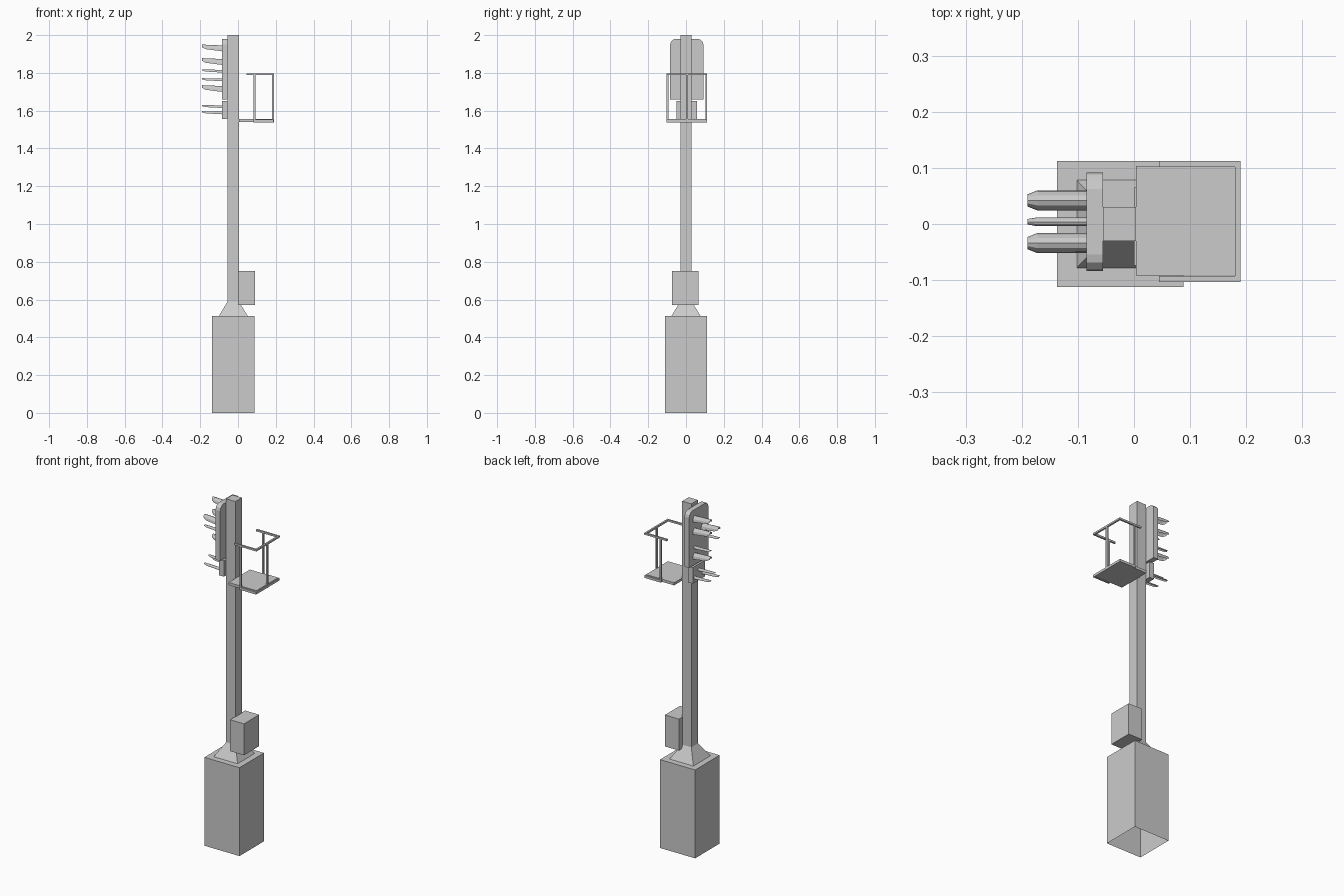
import bpy, bmesh, math

if "Cube" in bpy.data.objects:
    bpy.data.objects.remove(bpy.data.objects["Cube"])


def mesh_object(name, verts, faces):
    me = bpy.data.meshes.new(name)
    me.from_pydata(verts, [], faces)
    bm = bmesh.new()
    bm.from_mesh(me)
    bmesh.ops.recalc_face_normals(bm, faces=bm.faces)
    bm.to_mesh(me)
    bm.free()
    ob = bpy.data.objects.new(name, me)
    bpy.context.collection.objects.link(ob)
    return ob


def loft(name, rings, closed=True, cap_start=True, cap_end=True):
    """Join rings of equal point count with quads, optionally capping the ends."""
    n = len(rings[0])
    verts = [p for r in rings for p in r]
    faces = []
    for k in range(len(rings) - 1):
        for i in range(n if closed else n - 1):
            j = (i + 1) % n
            faces.append((k*n + i, k*n + j, (k+1)*n + j, (k+1)*n + i))
    if cap_start:
        faces.append(tuple(range(n)))
    if cap_end:
        faces.append(tuple(range((len(rings) - 1)*n, len(rings)*n)))
    return mesh_object(name, verts, faces)


def rect(x0, x1, y0, y1, z):
    return [(x0, y0, z), (x1, y0, z), (x1, y1, z), (x0, y1, z)]


def box(name, x, y, z, **caps):
    return loft(name, [rect(*x, *y, z[0]), rect(*x, *y, z[1])], **caps)


# Foundation (open underneath), foot and mast
box("foundation", (-.137, .088), (-.112, .112), (0, .512), cap_start=False)
loft("mast_foot", [rect(-.102, .052, -.078, .078, .512),
                   rect(-.055, .004, -.03, .03, .59)], cap_start=False, cap_end=False)
box("mast", (-.055, .004), (-.03, .03), (.512, 2.0))

# Control cabinet on the mast
box("control_cabinet", (0, .09), (-.074, .065), (.57, .752))

# Service platform
box("platform", (.004, .183), (-.092, .103), (1.54, 1.555))

# Railing: U-shaped handrail and three posts
T = .01
box("handrail_end", (.18, .19), (-.103, .112), (1.788, 1.798))
for side, y in (("near", -.103), ("far", .102)):
    box("handrail_" + side, (.045, .18), (y, y + T), (1.788, 1.798))
    box("railing_post_" + side, (.083, .092), (y, y + T), (1.538, 1.788))
    box("platform_bracket_" + side, (.083, .188), (y, y + T), (1.538, 1.552))
box("railing_post_end", (.181, .19), (0, T), (1.538, 1.79))
box("platform_edge", (.181, .188), (-.103, .112), (1.538, 1.552))

# Main signal head with rounded upper corners
YC = .004
W, TOP, R = .088, 1.98, .03
outline = [(YC - W, 1.66), (YC + W, 1.66)]
for sign, angles in ((1, (0, 30, 60, 90)), (-1, (90, 60, 30, 0))):
    for a in angles:
        a = math.radians(a)
        outline.append((YC + sign*(W - R + R*math.cos(a)), TOP - R + R*math.sin(a)))
loft("signal_head", [[(x, y, z) for y, z in outline] for x in (-.085, -.055)])

# Small auxiliary head below
box("auxiliary_head", (-.085, -.055), (YC - .055, YC + .055), (1.557, 1.65))


# Lamp hoods: open arched shells projecting to -x
def hood(name, y, z, half, depth):
    rings = []
    for x, w, d, drop in ((-.085, 1, 1, .15), (-.172, 1, .75, .03), (-.19, .6, .45, 0)):
        ring = []
        for i in range(7):
            a = math.pi*i/6
            ring.append((x, y + half*w*math.cos(a),
                         z - depth*(drop + d*(1 - math.sin(a)))))
        rings.append(ring)
    loft(name, rings, closed=False, cap_start=False, cap_end=False)


L, RT = .042, -.034
for name, y, z in (("top", L, 1.95), ("middle_left", L, 1.878),
                   ("middle_right", RT, 1.878), ("bottom", L, 1.735)):
    hood("lamp_hood_" + name, y, z, .018, .031)
for name, y, z in (("upper", RT, 1.818), ("lower", L, 1.772), ("aux_top", YC, 1.63),
                   ("aux_left", L, 1.597), ("aux_right", RT, 1.597)):
    hood("small_hood_" + name, y, z, .008, .014)
